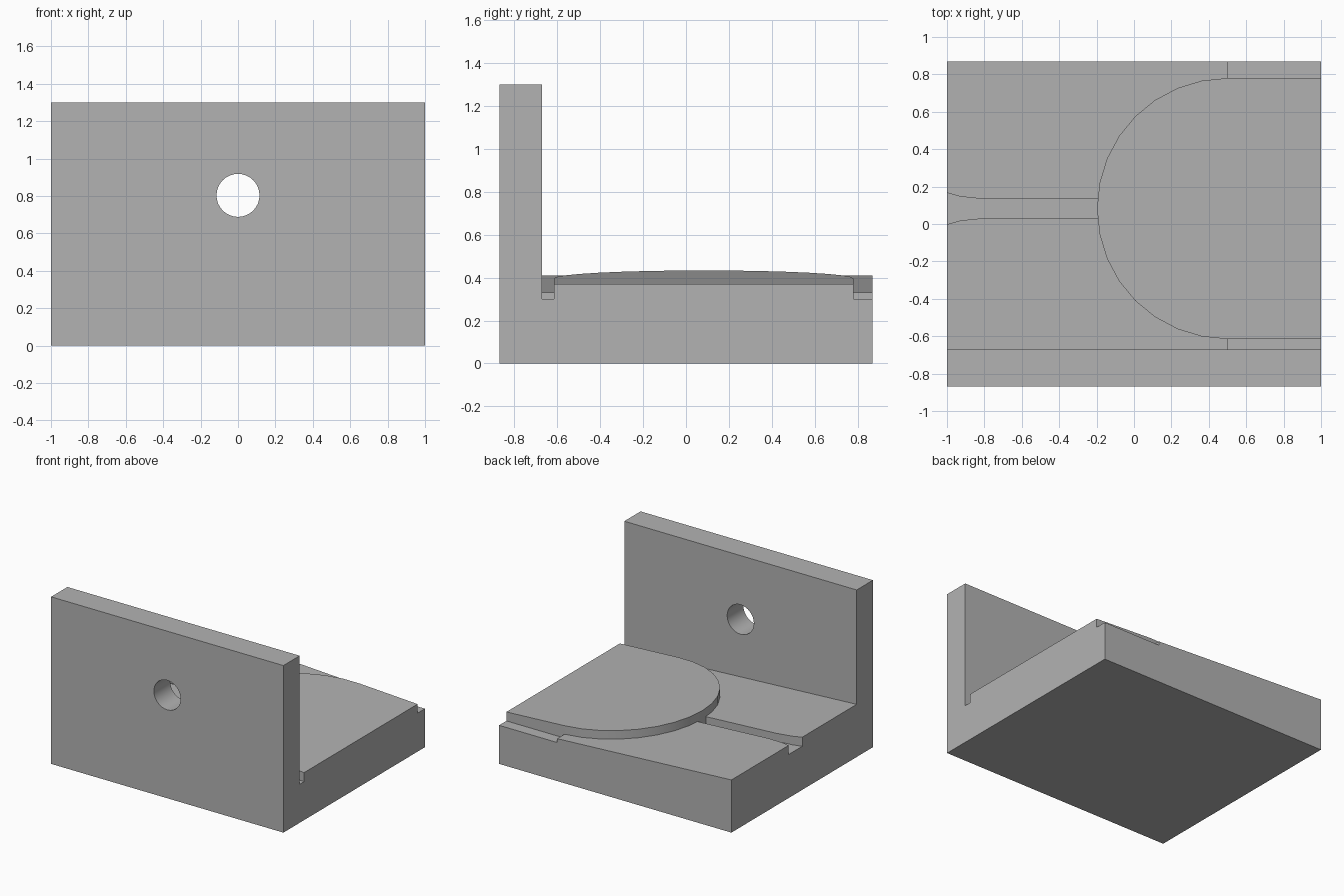
import bpy
import bmesh
import math
from mathutils import Vector

cube = bpy.data.objects.get("Cube")
if cube:
    bpy.data.objects.remove(cube, do_unlink=True)

grey = bpy.data.materials.new("plain grey")
grey.use_nodes = True
color = (0.45, 0.45, 0.45, 1)
grey.diffuse_color = color
grey.node_tree.nodes["Principled BSDF"].inputs["Base Color"].default_value = color

RISE = 0.0533


def slope(x, offset=0.0):
    """Height of the tilted base top, shifted by an offset."""
    return 0.33 + (0.5 - x) * RISE + offset


def solid(name, lower, upper):
    """Closed solid between two matching outlines."""
    bm = bmesh.new()
    a = [bm.verts.new(p) for p in lower]
    b = [bm.verts.new(p) for p in upper]
    bm.faces.new(a)
    bm.faces.new(b)
    for i in range(len(a)):
        j = (i + 1) % len(a)
        bm.faces.new((a[i], a[j], b[j], b[i]))
    bmesh.ops.recalc_face_normals(bm, faces=bm.faces)
    mesh = bpy.data.meshes.new(name)
    bm.to_mesh(mesh)
    bm.free()
    mesh.materials.append(grey)
    obj = bpy.data.objects.new(name, mesh)
    bpy.context.scene.collection.objects.link(obj)
    return obj


def extrude(name, outline, vector):
    pts = [Vector(p) for p in outline]
    return solid(name, pts, [p + Vector(vector) for p in pts])


def cut(target, cutter):
    cutter.hide_render = True
    mod = target.modifiers.new("cut", "BOOLEAN")
    mod.operation = "DIFFERENCE"
    mod.solver = "EXACT"
    mod.object = cutter
    bpy.context.view_layer.objects.active = target
    bpy.ops.object.modifier_apply(modifier=mod.name)


# Full block that the bracket is carved from
bracket = extrude("bracket", [(-1, -0.87, 0), (1, -0.87, 0), (1, 0.87, 0), (-1, 0.87, 0)],
                  (0, 0, 1.3))

# Rounded pad, running past the open end
R, CX, CY = 0.6975, 0.5, 0.0825
outline = [(1.3, CY + R)]
for i in range(17):
    t = math.pi / 2 + math.pi * i / 16
    outline.append((CX + R * math.cos(t), CY + R * math.sin(t)))
outline.append((1.3, CY - R))
pad = solid("pad_helper", [(x, y, 0.1) for x, y in outline],
            [(x, y, slope(x, 0.0665)) for x, y in outline])

# Space above the base, with side steps next to the pad
profile = [(-1.2, slope(-1.2)), (0.5, slope(0.5)), (0.5, 0.3), (1.2, 0.3), (1.2, 2), (-1.2, 2)]
clearance = extrude("clearance_helper", [(x, -0.67, z) for x, z in profile], (0, 1.8, 0))

# Groove with a flared mouth
ends = [(-0.85, 0.032), (-0.1, 0.032), (-0.1, 0.133), (-0.85, 0.133)]
channel = solid("channel_helper", [(x, y, slope(x, -0.06)) for x, y in ends],
                [(x, y, 0.6) for x, y in ends])
half = [(-0.8, 0.0505), (-0.93, 0.064), (-1, 0.084), (-1.1, 0.115)]
mouth = [(x, CY + w) for x, w in half] + [(x, CY - w) for x, w in reversed(half)]
flare = extrude("flare_helper", [(x, y, 0.339) for x, y in mouth], (0, 0, 0.3))

# Round hole through the wall
ring = [(0.115 * math.cos(math.tau * i / 32), -1, 0.803 + 0.115 * math.sin(math.tau * i / 32))
        for i in range(32)]
hole = extrude("hole_helper", ring, (0, 0.5, 0))

cut(clearance, pad)
cut(channel, pad)
for cutter in (clearance, channel, flare, hole):
    cut(bracket, cutter)
for helper in (pad, clearance, channel, flare, hole):
    bpy.data.objects.remove(helper, do_unlink=True)

bpy.ops.object.select_all(action="DESELECT")
bracket.select_set(True)
bpy.context.view_layer.objects.active = bracket
bpy.ops.object.shade_smooth_by_angle(angle=math.radians(30))
